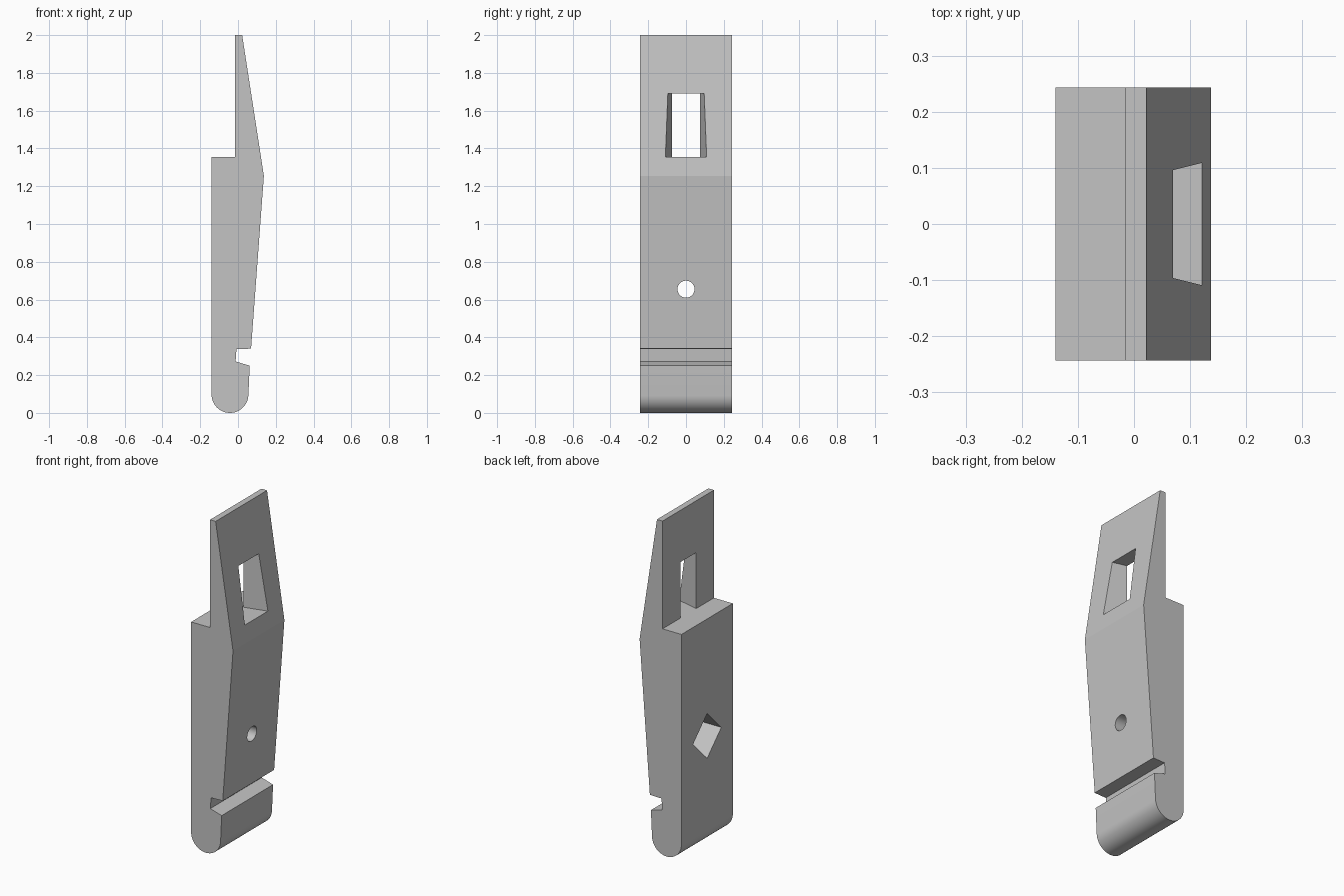
import bpy, bmesh, math
from mathutils import Matrix

cube = bpy.data.objects.get("Cube")
if cube:
    bpy.data.objects.remove(cube, do_unlink=True)

HALF_WIDTH = 0.243
grey = bpy.data.materials.new("light grey")
grey.use_nodes = True
colour = (0.55, 0.55, 0.55, 1)
grey.diffuse_color = colour
grey.node_tree.nodes["Principled BSDF"].inputs["Base Color"].default_value = colour


def prism(name, outline, offset):
    """Extrude a closed 3D outline along an offset."""
    bm = bmesh.new()
    face = bm.faces.new([bm.verts.new(p) for p in outline])
    new = bmesh.ops.extrude_face_region(bm, geom=[face])["geom"]
    bmesh.ops.translate(bm, vec=offset, verts=[v for v in new if isinstance(v, bmesh.types.BMVert)])
    bmesh.ops.recalc_face_normals(bm, faces=bm.faces)
    return finish(name, bm)


def finish(name, bm):
    mesh = bpy.data.meshes.new(name)
    bm.to_mesh(mesh)
    bm.free()
    mesh.materials.append(grey)
    obj = bpy.data.objects.new(name, mesh)
    bpy.context.collection.objects.link(obj)
    return obj


def rod(name, radius, sides, x0, x1, z):
    """Cylinder along x, with a vertex pointing up."""
    bm = bmesh.new()
    turn = Matrix.Translation(((x0 + x1) / 2, 0, z)) @ Matrix.Rotation(math.pi / 2, 4, 'Y')
    bmesh.ops.create_cone(bm, cap_ends=True, segments=sides, radius1=radius,
                          radius2=radius, depth=x1 - x0, matrix=turn)
    # Put the corners on the axes
    if sides == 4:
        ys = [abs(v.co.y) for v in bm.verts]
        if min(ys) > radius * 0.5:
            spin = Matrix.Rotation(math.pi / 4, 3, 'X')
            bmesh.ops.rotate(bm, cent=(0, 0, z), matrix=spin, verts=bm.verts)
    return finish(name, bm)


# Side profile: stepped tongue, wedge, notch and rounded foot
profile = [(-0.14, 1.355), (-0.015, 1.355), (-0.015, 2), (0.022, 2), (0.137, 1.255),
           (0.069, 0.34), (-0.008, 0.338), (-0.013, 0.272), (0.062, 0.25)]
for i in range(33):
    a = math.radians(-4) - math.radians(176) * i / 32
    profile.append((-0.0425 + 0.0975 * math.cos(a), 0.0975 + 0.0975 * math.sin(a)))
body = prism("lever_body", [(x, -HALF_WIDTH, z) for x, z in profile], (0, 2 * HALF_WIDTH, 0))

# Window that widens towards the sloped face
window = prism("window_cutter",
               [(-0.055, -0.065, 1.355), (0.185, -0.125, 1.355),
                (0.185, 0.125, 1.355), (-0.055, 0.065, 1.355)], (0, 0, 0.335))
# Round bolt hole and square pocket behind it
bolt_hole = rod("bolt_hole_cutter", 0.045, 32, -0.3, 0.3, 0.655)
nut_pocket = rod("nut_pocket_cutter", 0.134, 4, -0.3, 0.0, 0.655)

bpy.context.view_layer.objects.active = body
for cutter in (window, nut_pocket, bolt_hole):
    cutter.hide_render = True
    mod = body.modifiers.new(cutter.name, 'BOOLEAN')
    mod.operation = 'DIFFERENCE'
    mod.solver = 'EXACT'
    mod.object = cutter
    bpy.ops.object.modifier_apply(modifier=mod.name)
    bpy.data.objects.remove(cutter, do_unlink=True)

# Smooth the rounded foot and hole, keep other edges sharp
bpy.ops.object.select_all(action='DESELECT')
body.select_set(True)
bpy.ops.object.shade_smooth_by_angle(angle=math.radians(12))
